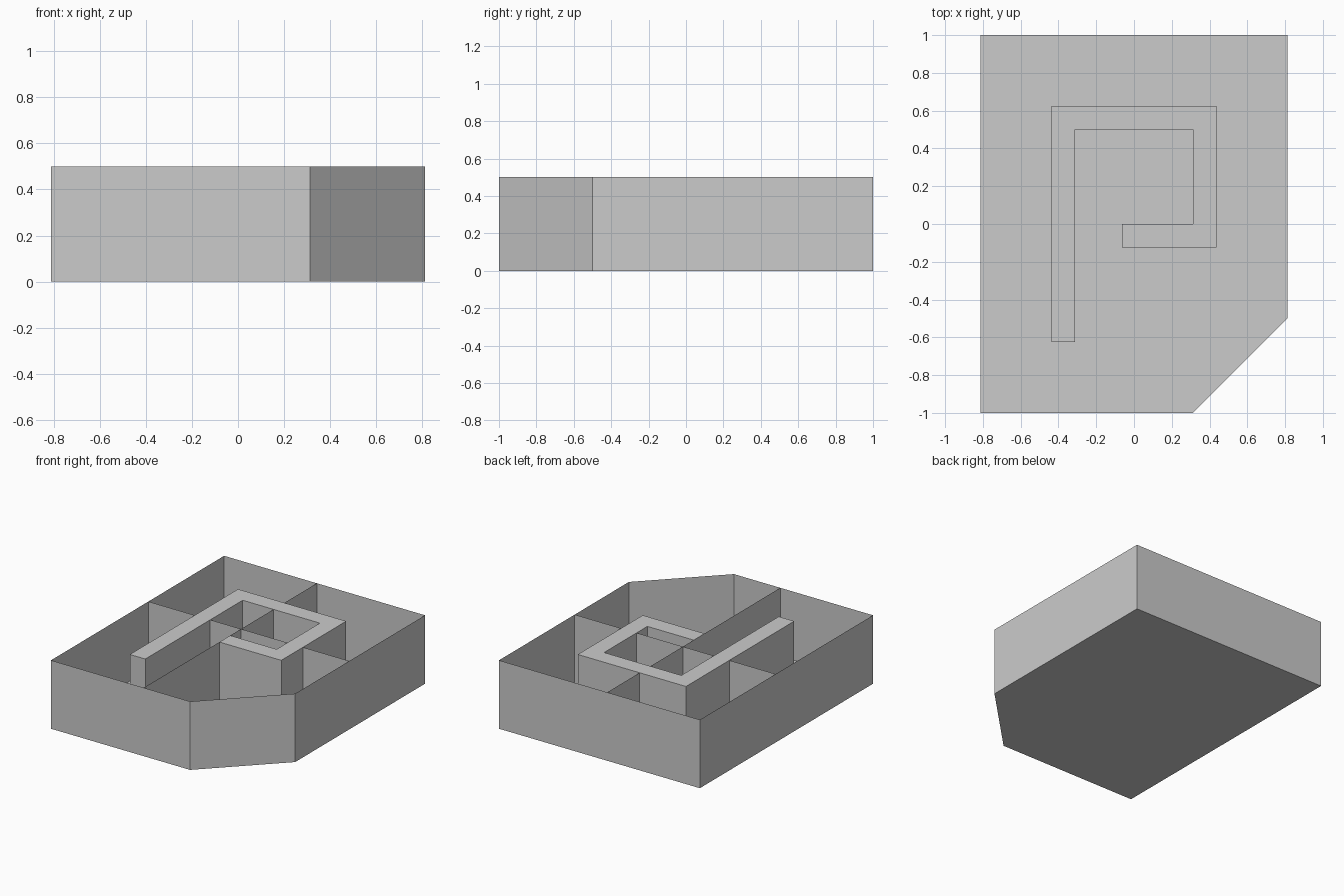
import bpy
import bmesh

cube = bpy.data.objects.get("Cube")
if cube:
    bpy.data.objects.remove(cube, do_unlink=True)

HEIGHT = 0.5

grey = bpy.data.materials.new("plain_grey")
grey.use_nodes = True
colour = (0.6, 0.6, 0.6, 1)
grey.diffuse_color = colour
grey.node_tree.nodes["Principled BSDF"].inputs["Base Color"].default_value = colour


def raise_outline(name, outline, closed=True, floor=False, cap=False):
    """Raise an outline on the ground into upright walls."""
    bm = bmesh.new()
    low = [bm.verts.new((x, y, 0)) for x, y in outline]
    high = [bm.verts.new((x, y, HEIGHT)) for x, y in outline]
    count = len(outline)
    for i in range(count if closed else count - 1):
        j = (i + 1) % count
        bm.faces.new((low[i], low[j], high[j], high[i]))
    if floor:
        bm.faces.new(low[::-1])
    if cap:
        bm.faces.new(high)
    mesh = bpy.data.meshes.new(name)
    bm.to_mesh(mesh)
    bm.free()
    mesh.materials.append(grey)
    obj = bpy.data.objects.new(name, mesh)
    bpy.context.collection.objects.link(obj)
    return obj


# Open tray with one cut corner
W = 0.8125
raise_outline("outer_tray", [(-W, -1), (0.3125, -1), (W, -0.5), (W, 1), (-W, 1)], floor=True)

# Thick hooked wall in the middle
raise_outline("hooked_wall", [
    (-0.4375, -0.625), (-0.3125, -0.625), (-0.3125, 0.5), (0.3125, 0.5),
    (0.3125, 0), (-0.0625, 0), (-0.0625, -0.125), (0.4375, -0.125),
    (0.4375, 0.625), (-0.4375, 0.625)], cap=True)

# Thin crossing partitions, interrupted where the hooked wall stands
CX, CY = -0.0625, 0.125
for name, spans in (("long_partition", ((-1, 0.5), (0.625, 1))),
                    ("cross_partition", ((-W, -0.4375), (-0.3125, 0.3125), (0.4375, W)))):
    for n, (a, b) in enumerate(spans):
        line = [(CX, a), (CX, b)] if name == "long_partition" else [(a, CY), (b, CY)]
        raise_outline(f"{name}_{n + 1}", line, closed=False)
